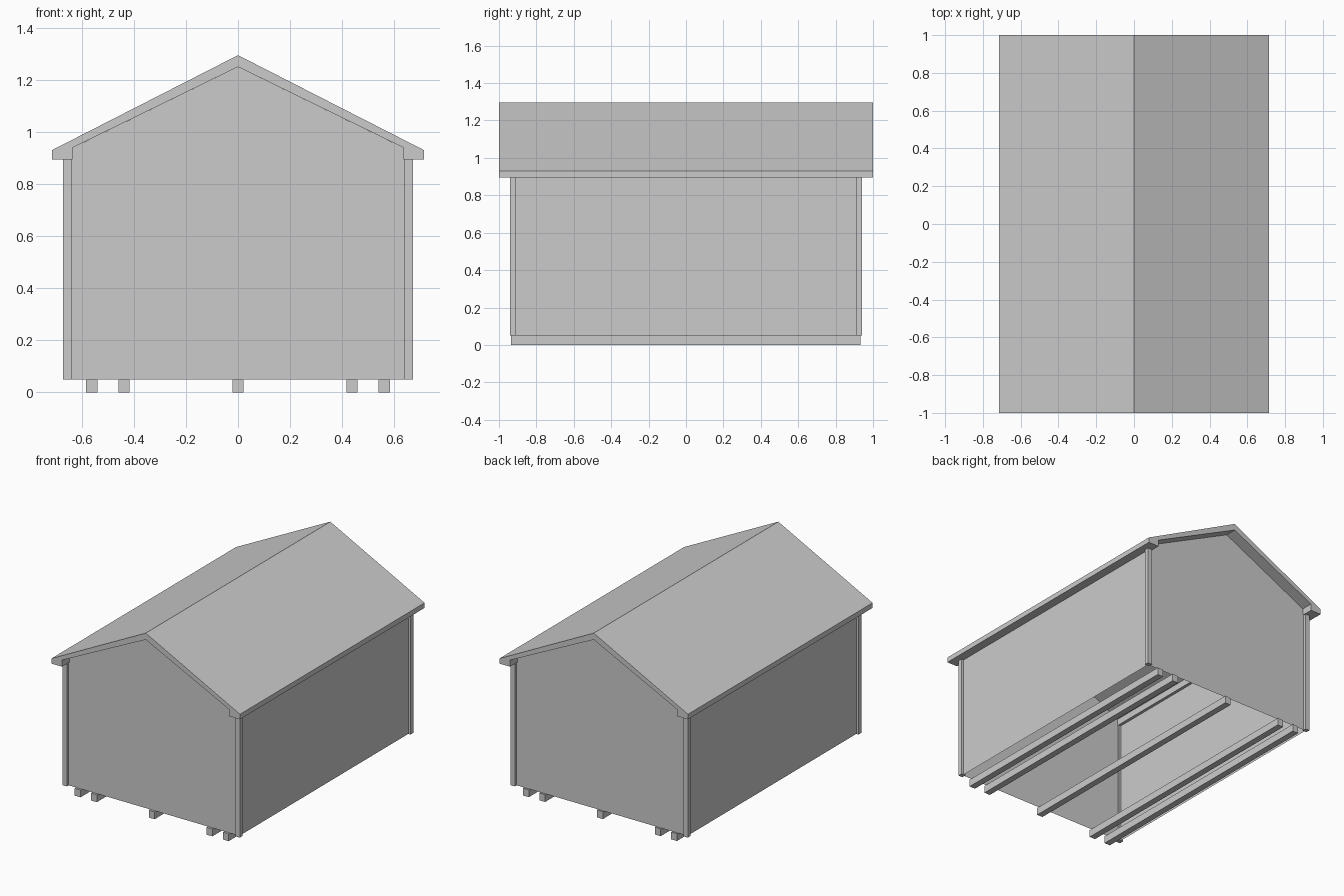
import bpy
import bmesh

cube = bpy.data.objects.get("Cube")
if cube:
    bpy.data.objects.remove(cube, do_unlink=True)

grey = bpy.data.materials.new("plain_grey")
grey.use_nodes = True
colour = (0.6, 0.6, 0.6, 1)
grey.diffuse_color = colour
grey.node_tree.nodes["Principled BSDF"].inputs["Base Color"].default_value = colour

FLOOR, EAVE, WALL_TOP, PEAK = 0.05, 0.895, 0.94, 1.25
WALL_X, WALL_Y = 0.655, 0.92


def finish(name, bm):
    mesh = bpy.data.meshes.new(name)
    bm.to_mesh(mesh)
    bm.free()
    mesh.materials.append(grey)
    obj = bpy.data.objects.new(name, mesh)
    bpy.context.scene.collection.objects.link(obj)
    return obj


def panel(name, points):
    """One flat sheet."""
    bm = bmesh.new()
    bm.faces.new([bm.verts.new(p) for p in points])
    return finish(name, bm)


def box(name, x0, x1, y0, y1, z0, z1):
    bm = bmesh.new()
    bmesh.ops.create_cube(bm, size=1)
    for v in bm.verts:
        v.co.x = x1 if v.co.x > 0 else x0
        v.co.y = y1 if v.co.y > 0 else y0
        v.co.z = z1 if v.co.z > 0 else z0
    return finish(name, bm)


# Roof: gable profile with thick eaves, extruded along the ridge
half = [(0.715, 0.93), (0.715, EAVE), (0.635, EAVE), (0.635, WALL_TOP)]
profile = [(0, 1.295)] + half + [(0, PEAK)] + [(-x, z) for x, z in reversed(half)]
bm = bmesh.new()
front = bm.faces.new([bm.verts.new((x, -1, z)) for x, z in profile])
result = bmesh.ops.extrude_face_region(bm, geom=[front], use_keep_orig=True)
for item in result["geom"]:
    if isinstance(item, bmesh.types.BMVert):
        item.co.y = 1
bmesh.ops.recalc_face_normals(bm, faces=bm.faces)
finish("roof", bm)

# Gable walls: thin sheets, open underneath
for label, s in (("front", -1), ("back", 1)):
    outline = [(-WALL_X, FLOOR), (WALL_X, FLOOR), (WALL_X, WALL_TOP - 0.01),
               (0, PEAK), (-WALL_X, WALL_TOP - 0.01)]
    panel(label + "_wall", [(-s * x, s * WALL_Y, z) for x, z in outline])

# Side walls and corner posts
for side, s in (("left", 1), ("right", -1)):
    ends = [(-s * WALL_Y, FLOOR), (s * WALL_Y, FLOOR),
            (s * WALL_Y, EAVE), (-s * WALL_Y, EAVE)]
    panel(side + "_wall", [(s * WALL_X, y, z) for y, z in ends])
    for label, t in (("front", -1), ("back", 1)):
        xs = sorted((s * 0.64, s * 0.672))
        ys = sorted((t * 0.91, t * 0.94))
        box(f"{label}_{side}_post", *xs, *ys, FLOOR, EAVE)

# Floor runners
for i, x in enumerate((-0.562, -0.438, 0, 0.438, 0.562)):
    box(f"floor_runner_{i + 1}", x - 0.022, x + 0.022, -0.935, 0.932, 0, FLOOR)
